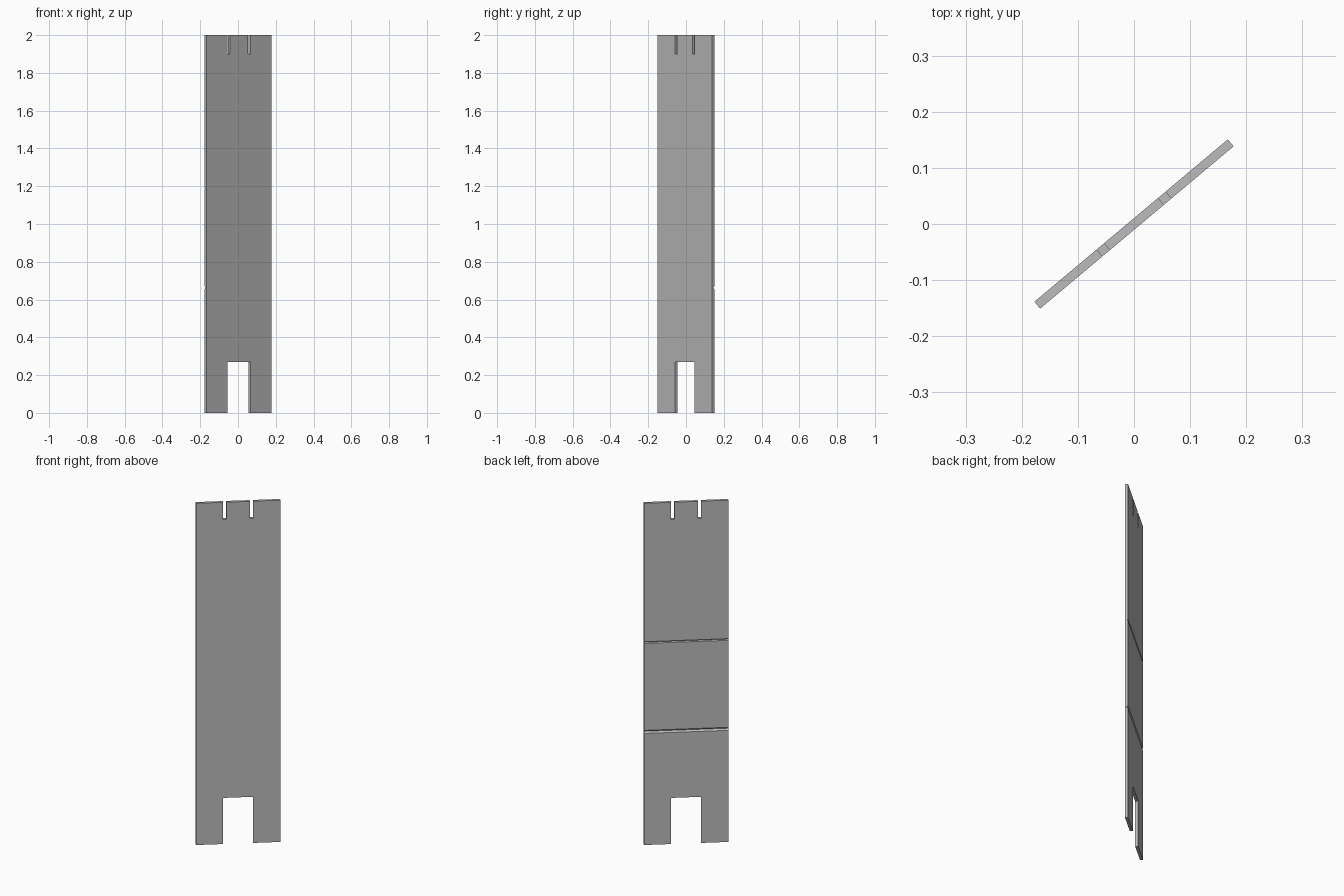
import bpy, bmesh
from math import radians
from mathutils import Matrix

if "Cube" in bpy.data.objects:
    bpy.data.objects.remove(bpy.data.objects["Cube"], do_unlink=True)

WIDTH, THICK, HEIGHT = 0.45, 0.016, 2.0
TURN = Matrix.Rotation(radians(40), 4, 'Z')

grey = bpy.data.materials.new("plain grey")
grey.use_nodes = True
grey.diffuse_color = (0.5, 0.5, 0.5, 1)
grey.node_tree.nodes["Principled BSDF"].inputs["Base Color"].default_value = (0.5, 0.5, 0.5, 1)


def extrude_across(name, profile, x0, x1):
    """Extrude a (y, z) profile from x0 to x1, turned to the panel's angle."""
    bm = bmesh.new()
    face = bm.faces.new([bm.verts.new((x0, y, z)) for y, z in profile])
    new = bmesh.ops.extrude_face_region(bm, geom=[face])["geom"]
    bmesh.ops.translate(bm, vec=(x1 - x0, 0, 0),
                        verts=[v for v in new if isinstance(v, bmesh.types.BMVert)])
    bmesh.ops.recalc_face_normals(bm, faces=bm.faces)
    bm.transform(TURN)
    mesh = bpy.data.meshes.new(name)
    bm.to_mesh(mesh)
    bm.free()
    mesh.materials.append(grey)
    obj = bpy.data.objects.new(name, mesh)
    bpy.context.collection.objects.link(obj)
    return obj


# Panel: side profile with two V grooves scored across its back
half = THICK / 2
profile = [(-half, 0), (-half, HEIGHT), (half, HEIGHT)]
for z, size, depth in ((1.185, 0.005, 0.004), (0.662, 0.009, 0.008)):
    profile += [(half, z + size), (half - depth, z), (half, z - size)]
profile.append((half, 0))
panel = extrude_across("panel", profile, -WIDTH / 2, WIDTH / 2)

# Foot notch and the two top slots
for name, x0, x1, z0, z1 in (("foot_notch", -0.08, 0.08, -0.1, 0.27),
                             ("left_slot", 0.063, 0.08, 1.9, 2.1),
                             ("right_slot", -0.08, -0.063, 1.9, 2.1)):
    box = [(-0.1, z0), (-0.1, z1), (0.1, z1), (0.1, z0)]
    cutter = extrude_across(name + "_cutter", box, x0, x1)
    cutter.hide_render = True
    mod = panel.modifiers.new(name, 'BOOLEAN')
    mod.operation, mod.solver, mod.object = 'DIFFERENCE', 'EXACT', cutter
    bpy.context.view_layer.objects.active = panel
    bpy.ops.object.modifier_apply(modifier=name)
    bpy.data.objects.remove(cutter, do_unlink=True)
